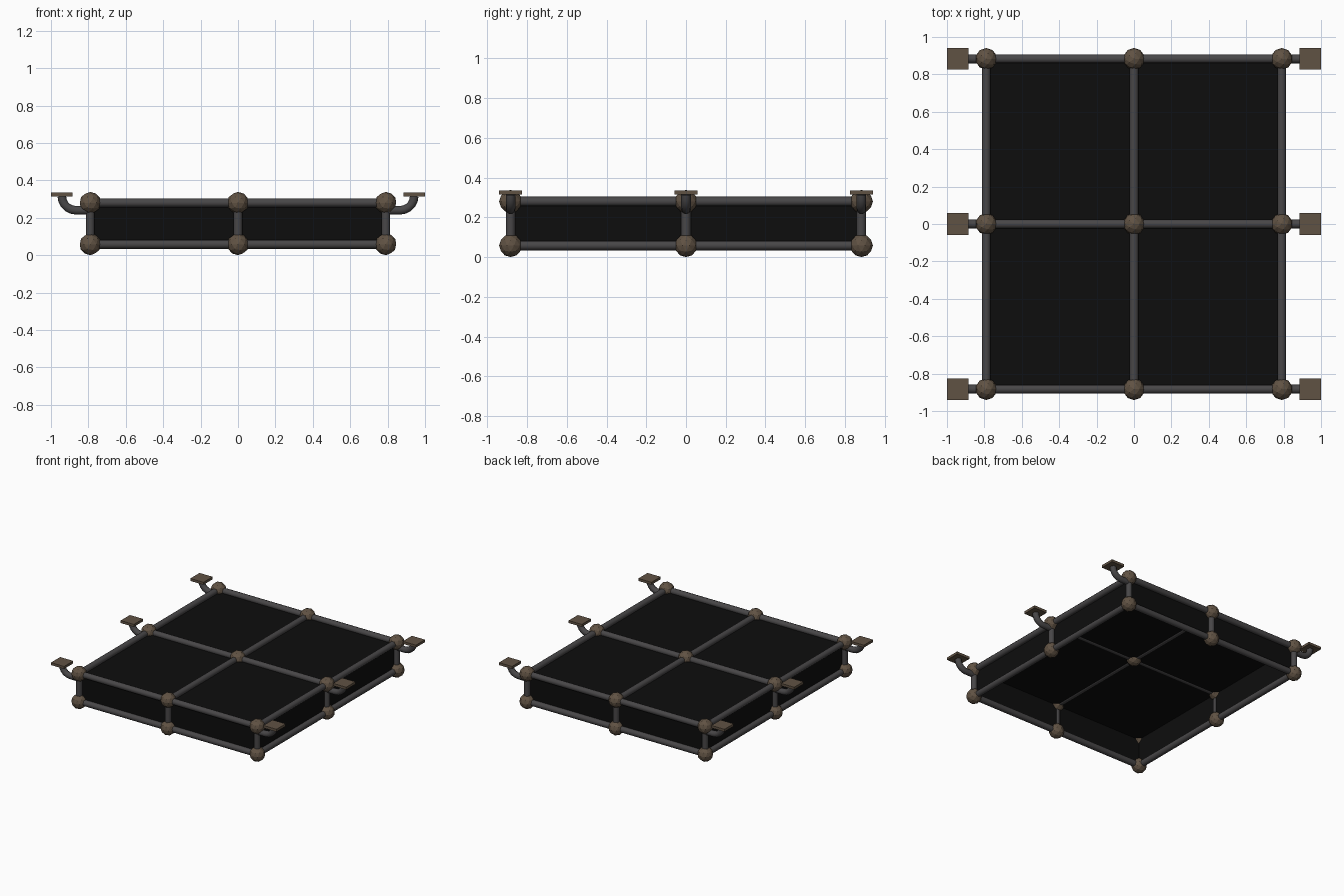
import bpy, math
from mathutils import Vector

if "Cube" in bpy.data.objects:
    bpy.data.objects.remove(bpy.data.objects["Cube"])

X, Y, ZB, ZT = 0.79, 0.883, 0.058, 0.28   # node grid
R, BALL = 0.024, 0.056                    # tube and ball radius


def material(name, rgb):
    m = bpy.data.materials.new(name)
    m.diffuse_color = (*rgb, 1)
    m.use_nodes = True
    m.node_tree.nodes["Principled BSDF"].inputs["Base Color"].default_value = m.diffuse_color
    return m


bronze = material("dull bronze", (0.118, 0.085, 0.057))
steel = material("dark grey steel", (0.065, 0.062, 0.064))
black = material("black panel", (0.004, 0.004, 0.004))


def finish(name, mat, smooth=None):
    ob = bpy.context.object
    ob.name = name
    ob.data.materials.append(mat)
    if smooth:
        bpy.ops.object.shade_smooth_by_angle(angle=math.radians(smooth))
    return ob


def tube(name, a, b):
    a, b = Vector(a), Vector(b)
    bpy.ops.mesh.primitive_cylinder_add(vertices=10, radius=R, depth=(b - a).length,
                                        location=(a + b) / 2)
    bpy.context.object.rotation_euler = (b - a).to_track_quat('Z', 'Y').to_euler()
    finish(name, steel, 50)


def box(name, loc, size, mat):
    bpy.ops.mesh.primitive_cube_add(size=1, location=loc)
    bpy.context.object.scale = size
    finish(name, mat)


def hook(name, s, y):
    # bent tube swept along a straight run and a quarter turn
    bend = 0.075
    xe, z0 = 0.942, 0.24
    pts = [(s * X, y, z0)]
    for i in range(6):
        t = math.radians(18 * i)
        pts.append((s * (xe - bend + bend * math.sin(t)), y, z0 + bend * (1 - math.cos(t))))
    cu = bpy.data.curves.new(name, 'CURVE')
    cu.dimensions = '3D'
    cu.bevel_depth = R
    cu.bevel_resolution = 3
    cu.use_fill_caps = True
    sp = cu.splines.new('POLY')
    sp.points.add(len(pts) - 1)
    for p, c in zip(sp.points, pts):
        p.co = (*c, 1)
    cu.materials.append(steel)
    bpy.context.collection.objects.link(bpy.data.objects.new(name, cu))


# top grid of tubes
for y in (-Y, 0, Y):
    tube("top_cross_tube", (-X, y, ZT), (X, y, ZT))
for x in (-X, 0, X):
    tube("top_long_tube", (x, -Y, ZT), (x, Y, ZT))

# bottom perimeter tubes
for s in (-1, 1):
    tube("bottom_cross_tube", (-X, s * Y, ZB), (X, s * Y, ZB))
    tube("bottom_long_tube", (s * X, -Y, ZB), (s * X, Y, ZB))

# joint balls and posts; the centre has only a top ball
for x in (-X, 0, X):
    for y in (-Y, 0, Y):
        edge = x != 0 or y != 0
        for z in ((ZB, ZT) if edge else (ZT,)):
            bpy.ops.mesh.primitive_ico_sphere_add(subdivisions=2, radius=BALL + 0.002,
                                                  location=(x, y, z))
            finish("joint_ball", bronze)
        if edge:
            tube("post", (x, y, ZB), (x, y, ZT))

# thin panels set toward the inside of the tubes; underside open
D, T = 0.014, 0.008
box("top_panel", (0, 0, ZT - D), (2 * X, 2 * Y, T), black)
for s in (-1, 1):
    box("end_panel", (0, s * (Y - D), (ZB + ZT) / 2), (2 * X, T, ZT - ZB), black)
    box("side_panel", (s * (X - D), 0, (ZB + ZT) / 2), (T, 2 * Y, ZT - ZB), black)

# side hooks with square mounting plates
for s in (-1, 1):
    for y in (-Y, 0, Y):
        hook("hook_tube", s, y)
        box("mounting_plate", (s * 0.942, y, 0.324), (0.116, 0.116, 0.02), bronze)
